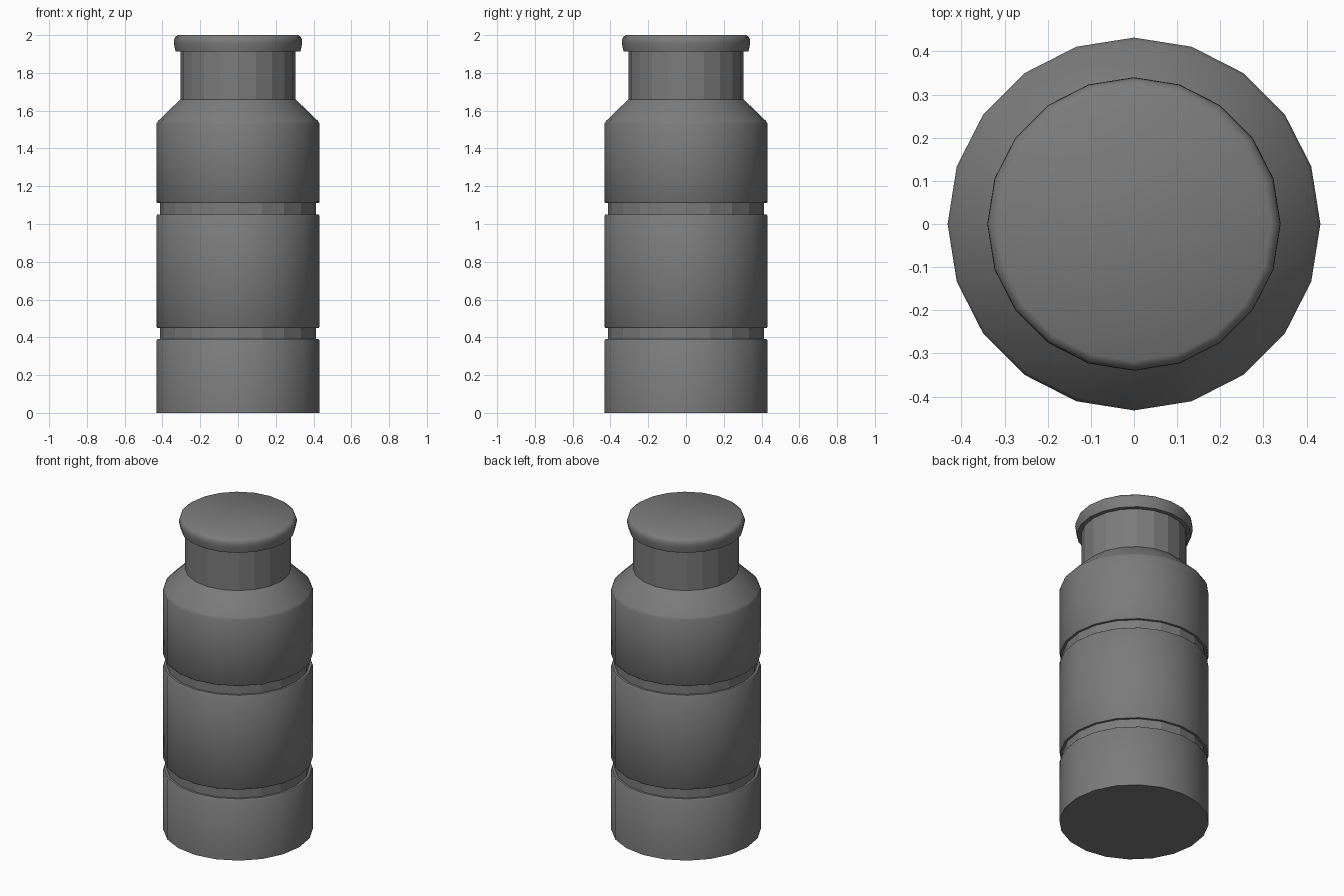
import bpy, bmesh, math

if "Cube" in bpy.data.objects:
    bpy.data.objects.remove(bpy.data.objects["Cube"])

SIDES = 20

dark = bpy.data.materials.new("dark_grey")
dark.diffuse_color = (0.2, 0.2, 0.2, 1)
dark.use_nodes = True
dark.node_tree.nodes["Principled BSDF"].inputs["Base Color"].default_value = dark.diffuse_color


def lathe(name, profile, cap_bottom=False, cap_top=False, smooth=32):
    """Revolve (radius, z) points around the z axis; smooth is an angle in degrees."""
    bm = bmesh.new()
    rings = [[bm.verts.new((r * math.cos(2 * math.pi * i / SIDES),
                            r * math.sin(2 * math.pi * i / SIDES), z))
              for i in range(SIDES)] for r, z in profile]
    for a, b in zip(rings, rings[1:]):
        for i in range(SIDES):
            j = (i + 1) % SIDES
            bm.faces.new((a[i], a[j], b[j], b[i]))
    if cap_bottom:
        bm.faces.new(rings[0][::-1])
    if cap_top:
        bm.faces.new(rings[-1])
    mesh = bpy.data.meshes.new(name)
    bm.to_mesh(mesh)
    bm.free()
    mesh.materials.append(dark)
    obj = bpy.data.objects.new(name, mesh)
    bpy.context.collection.objects.link(obj)
    if smooth:
        bpy.ops.object.select_all(action='DESELECT')
        obj.select_set(True)
        bpy.context.view_layer.objects.active = obj
        bpy.ops.object.shade_smooth_by_angle(angle=math.radians(smooth))
    return obj


R, EDGE, GROOVE, NECK = 0.432, 0.427, 0.413, 0.305

# Body bands, with softened edges beside the grooves
lathe("lower_band", [(R, 0), (R, 0.383), (EDGE, 0.39), (GROOVE, 0.39)],
      cap_bottom=True, smooth=50)
lathe("middle_band", [(GROOVE, 0.45), (EDGE, 0.45), (R, 0.457),
                      (R, 1.043), (EDGE, 1.05), (GROOVE, 1.05)], smooth=50)
lathe("upper_band", [(GROOVE, 1.11), (EDGE, 1.11), (R, 1.117),
                     (R, 1.53), (0.424, 1.545), (NECK, 1.66)], smooth=50)

# Faceted grooves and neck
for name, z in (("lower_groove", 0.39), ("upper_groove", 1.05)):
    lathe(name, [(GROOVE, z), (GROOVE, z + 0.06)], smooth=0)
lathe("neck", [(NECK, 1.66), (NECK, 1.912)], smooth=0)

# Rounded lid
lathe("lid", [(NECK, 1.912), (0.33, 1.912), (0.34, 1.955),
              (0.339, 1.975), (0.333, 1.99), (0.318, 2.0)],
      cap_top=True, smooth=50)
